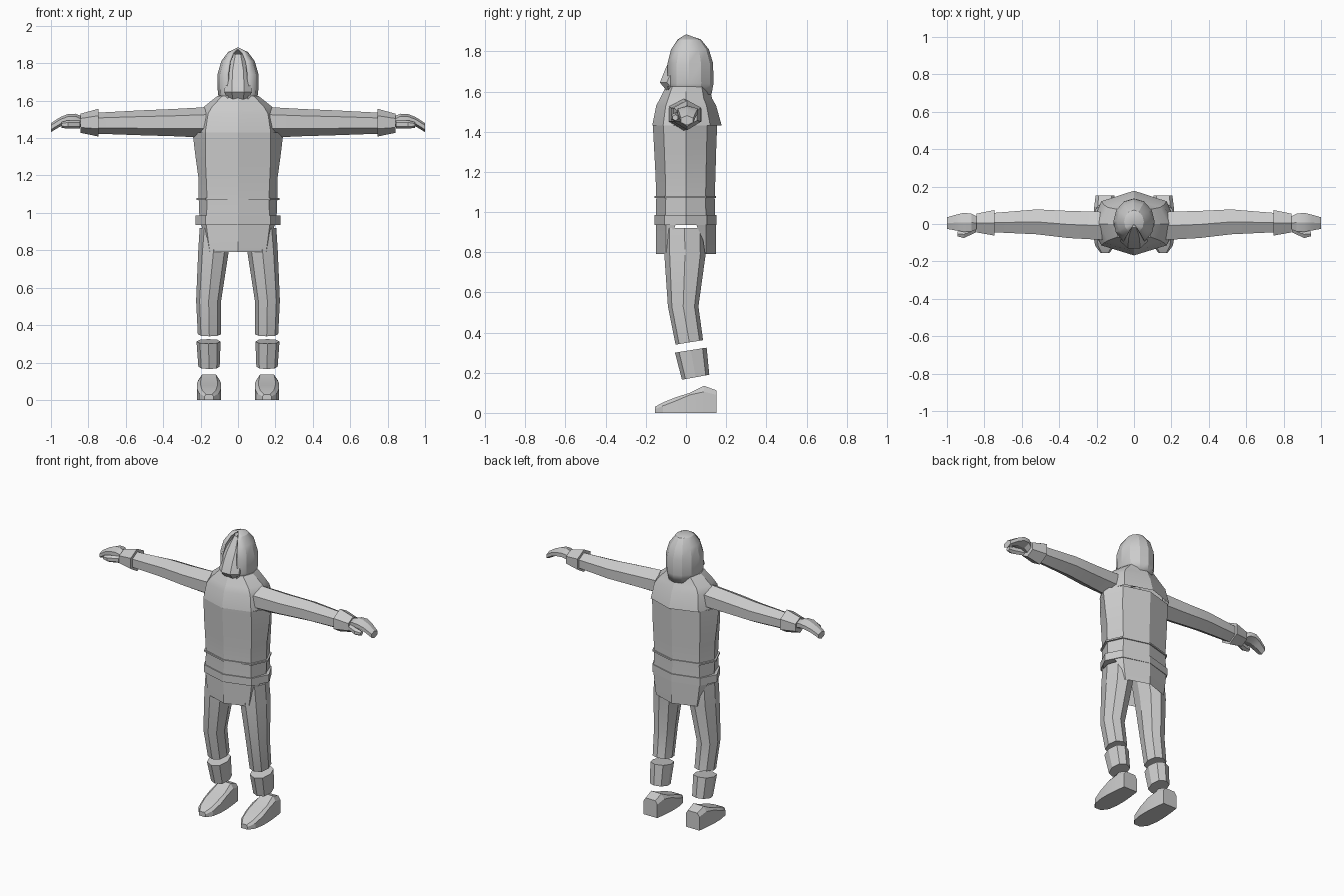
import bpy, bmesh, math

if "Cube" in bpy.data.objects:
    bpy.data.objects.remove(bpy.data.objects["Cube"])

grey = bpy.data.materials.new("plain grey")
grey.diffuse_color = (0.6, 0.6, 0.6, 1)
grey.use_nodes = True
grey.node_tree.nodes["Principled BSDF"].inputs["Base Color"].default_value = grey.diffuse_color


def finish(name, bm, mirror=False, smooth=25):
    bmesh.ops.recalc_face_normals(bm, faces=bm.faces)
    me = bpy.data.meshes.new(name)
    bm.to_mesh(me)
    bm.free()
    me.materials.append(grey)
    ob = bpy.data.objects.new(name, me)
    bpy.context.collection.objects.link(ob)
    bpy.ops.object.select_all(action='DESELECT')
    ob.select_set(True)
    bpy.context.view_layer.objects.active = ob
    bpy.ops.object.shade_smooth_by_angle(angle=math.radians(smooth))
    if mirror:
        ob.modifiers.new("mirror", 'MIRROR').use_mirror_merge = False
    return ob


def loft(name, rings, mirror=False, cap_start=True, cap_end=True, closed=True):
    """Skin a list of equal-length point rings."""
    bm = bmesh.new()
    vs = [[bm.verts.new(p) for p in r] for r in rings]
    n = len(rings[0])
    for a, b in zip(vs, vs[1:]):
        for i in range(n if closed else n - 1):
            j = (i + 1) % n
            bm.faces.new((a[i], a[j], b[j], b[i]))
    if cap_start:
        bm.faces.new(vs[0])
    if cap_end:
        bm.faces.new(vs[-1])
    return finish(name, bm, mirror)


def body_ring(z, side, corner, front, back, cf=0.68):
    """Eight-sided torso section."""
    return [(0, -front, z), (corner, -front * cf, z), (side, 0, z), (corner, back * cf, z),
            (0, back, z), (-corner, back * cf, z), (-side, 0, z), (-corner, -front * cf, z)]


def limb_ring(x0, x1, y0, y1, z0, z1):
    """Eight-sided leg section, tilted from z0 at the front to z1 at the back."""
    cx, cy, rx, ry = (x0 + x1) / 2, (y0 + y1) / 2, (x1 - x0) / 2, (y1 - y0) / 2
    pts = [(0, -1), (.72, -.74), (1, 0), (.72, .74), (0, 1), (-.72, .74), (-1, 0), (-.72, -.74)]
    return [(cx + u * rx, cy + v * ry, z0 + (z1 - z0) * (v + 1) / 2) for u, v in pts]


def arm_ring(x, y0, y1, z0, z1, dx=0):
    """Six-sided arm section with a ridge above and below."""
    cy, h = (y0 + y1) / 2, z1 - z0
    return [(x, cy, z1), (x, y1, z0 + .75 * h), (x, y1, z0 + .28 * h),
            (x + dx, cy, z0), (x, y0, z0 + .28 * h), (x, y0, z0 + .75 * h)]


# Tunic body, from waist up to the neck
loft("tunic", [body_ring(*r) for r in [
    (.94, .205, .17, .152, .147), (1.07, .21, .165, .148, .143), (1.19, .212, .17, .152, .147),
    (1.30, .227, .175, .158, .15), (1.43, .243, .175, .165, .155)]], cap_start=False, cap_end=False)

# Shoulder cape
loft("shoulder_cape", [body_ring(*r) for r in [
    (1.43, .225, .175, .168, .178), (1.53, .205, .16, .148, .15),
    (1.565, .185, .14, .13, .13), (1.625, .11, .085, .10, .115)]], cap_start=False)

# Belt and thin waist cord
loft("belt", [body_ring(z, .228, .175, .158, .152) for z in (.935, .985)])
loft("waist_cord", [body_ring(z, .222, .175, .156, .15) for z in (1.07, 1.08)])

# Front and back skirt flaps
for name, s in (("front_flap", -1), ("back_flap", 1)):
    loft(name, [[(-c, s * e, z), (-b, s * .10, z), (0, s * .15, z), (b, s * .10, z), (c, s * e, z)]
                for z, b, c, e in ((.94, .17, .20, .05), (.86, .16, .165, .085), (.79, .15, .152, .095))],
         cap_start=False, cap_end=False, closed=False)

# Sleeves
loft("sleeve", [arm_ring(*r) for r in [
    (.17, -.085, .065, 1.405, 1.565, .065), (.35, -.075, .07, 1.41, 1.555),
    (.52, -.055, .078, 1.415, 1.548), (.80, -.042, .055, 1.425, 1.533)]], mirror=True)

# Cuffs
loft("cuff", [arm_ring(*r) for r in [
    (.745, -.062, .075, 1.408, 1.557), (.842, -.045, .055, 1.428, 1.53)]], mirror=True)

# Hand: wrist, palm and curled fingers
loft("hand", [arm_ring(*r) for r in [
    (.83, -.025, .035, 1.45, 1.515), (.87, -.04, .055, 1.475, 1.53), (.91, -.042, .06, 1.475, 1.528),
    (.95, -.035, .05, 1.462, 1.512), (1.0, -.026, .036, 1.432, 1.48)]], mirror=True)
loft("thumb", [arm_ring(*r) for r in [
    (.845, -.045, -.015, 1.45, 1.495), (.91, -.075, -.035, 1.45, 1.495),
    (.945, -.066, -.04, 1.455, 1.485)]], mirror=True)

# Hood: twelve-sided dome, open at the front
bm = bmesh.new()
start, steps = math.radians(-58), 10
levels = [(1.585, .095, .115), (1.64, .108, .125), (1.74, .11, .123), (1.81, .09, .102), (1.86, .053, .062)]
rows = []
for z, rx, ry in levels:
    row = []
    for i in range(steps + 1):
        a = start + (math.pi - 2 * start) * i / steps
        row.append(bm.verts.new((rx * math.cos(a), .012 + ry * math.sin(a), z)))
    rows.append(row)
tip = bm.verts.new((0, 0, 1.885))
for a, b in zip(rows, rows[1:]):
    for i in range(steps):
        bm.faces.new((a[i], a[i + 1], b[i + 1], b[i]))
for i in range(steps):
    bm.faces.new((rows[-1][i], rows[-1][i + 1], tip))
hood = finish("hood", bm)
hood.modifiers.new("cloth", 'SOLIDIFY').thickness = .012

# Face with a pointed mask below the brow
loft("face", [[(-w, .03, z), (-w, y + .035, z), (-w * .45, y, z), (w * .45, y, z), (w, y + .035, z), (w, .03, z)]
              for z, w, y in ((1.59, .058, -.085), (1.645, .072, -.13), (1.72, .068, -.10),
                              (1.77, .062, -.07), (1.85, .03, -.02))])

# Trouser legs
loft("trouser_leg", [limb_ring(*r) for r in [
    (.025, .205, -.11, .095, .92, .92), (.05, .213, -.108, .098, .79, .79),
    (.09, .224, -.09, .062, .53, .53), (.092, .215, -.052, .085, .34, .362)]], mirror=True)

# Boot shafts
loft("boot_shaft", [limb_ring(*r) for r in [
    (.093, .222, -.055, .103, .30, .325), (.098, .212, -.02, .116, .165, .19)]], mirror=True)


# Shoes, skinned from heel to toe
def shoe_ring(y, w, side, top, inset):
    c = .155
    return [(c - w, y, 0), (c - w, y, side), (c - w * inset, y, top),
            (c + w * inset, y, top), (c + w, y, side), (c + w, y, 0)]


loft("shoe", [shoe_ring(*r) for r in [
    (.152, .05, .09, .112, .7), (.09, .058, .105, .135, .65), (.02, .064, .09, .10, .7),
    (-.05, .064, .06, .078, .7), (-.115, .053, .035, .052, .7), (-.155, .024, .018, .03, .7)]], mirror=True)
